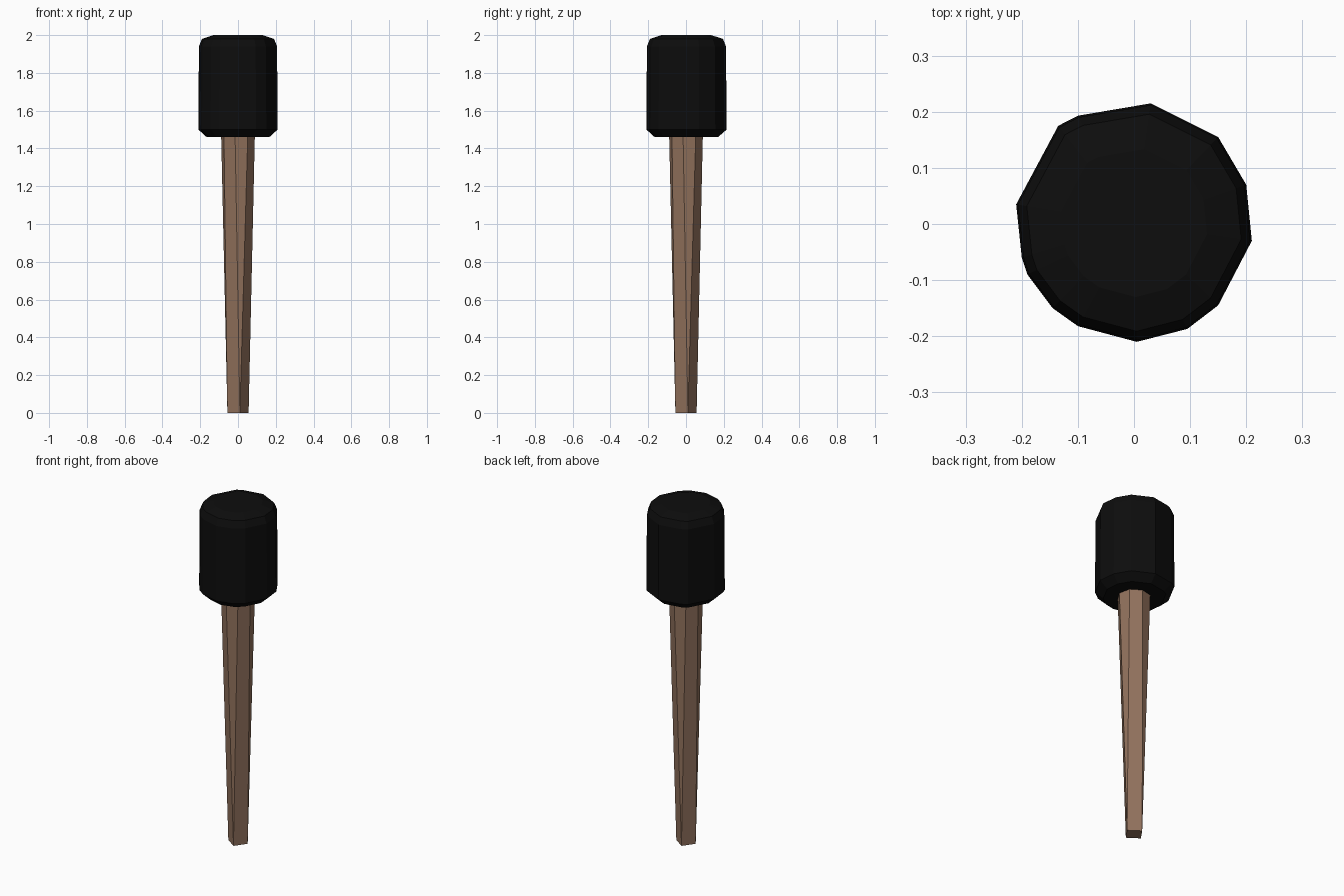
import bpy, bmesh
from math import radians, cos, sin

if "Cube" in bpy.data.objects:
    bpy.data.objects.remove(bpy.data.objects["Cube"])


def paint(obj, name, color):
    mat = bpy.data.materials.new(name)
    mat.diffuse_color = (*color, 1)
    mat.use_nodes = True
    mat.node_tree.nodes["Principled BSDF"].inputs["Base Color"].default_value = mat.diffuse_color
    obj.data.materials.append(mat)


def make_object(name, verts, faces):
    mesh = bpy.data.meshes.new(name)
    mesh.from_pydata(verts, [], faces)
    bm = bmesh.new()
    bm.from_mesh(mesh)
    bmesh.ops.recalc_face_normals(bm, faces=bm.faces[:])
    bm.to_mesh(mesh)
    bm.free()
    obj = bpy.data.objects.new(name, mesh)
    bpy.context.collection.objects.link(obj)
    return obj


def polar(radius, degrees, z):
    a = radians(degrees)
    return (radius * cos(a), radius * sin(a), z)


# Handle: square foot whose corners split into an octagonal top
verts = [polar(0.057, -80 + 90 * i, 0) for i in range(4)]
verts += [polar(0.091, -100 + 45 * i, 1.49) for i in range(8)]
faces = [(3, 2, 1, 0), tuple(range(4, 12))]
for i in range(4):
    a, b = 4 + 2 * i, 5 + 2 * i
    faces.append((i, b, a))
    faces.append((i, (i + 1) % 4, 4 + (2 * i + 2) % 8, b))
handle = make_object("handle", verts, faces)
paint(handle, "wood", (0.29, 0.17, 0.11))

# Head: irregular wrapped outline stacked in chamfered rings
outline = [(-0.21, 0.035), (-0.20, -0.06), (-0.19, -0.09), (-0.145, -0.15),
           (-0.10, -0.182), (0.005, -0.21), (0.095, -0.187), (0.15, -0.145),
           (0.21, -0.03), (0.20, 0.07), (0.15, 0.155), (0.03, 0.215),
           (-0.10, 0.193), (-0.135, 0.175)]
rings = [(1.46, 0.79), (1.50, 1.0), (1.94, 0.985), (1.98, 0.91), (2.0, 0.62)]
n = len(outline)
verts = [(x * s, y * s, z) for z, s in rings for x, y in outline]
faces = [tuple(range(n)), tuple(range(n * (len(rings) - 1), n * len(rings)))]
for r in range(len(rings) - 1):
    for i in range(n):
        j = (i + 1) % n
        faces.append((r * n + i, r * n + j, (r + 1) * n + j, (r + 1) * n + i))
head = make_object("torch_head", verts, faces)
paint(head, "charred_cloth", (0.004, 0.004, 0.004))
